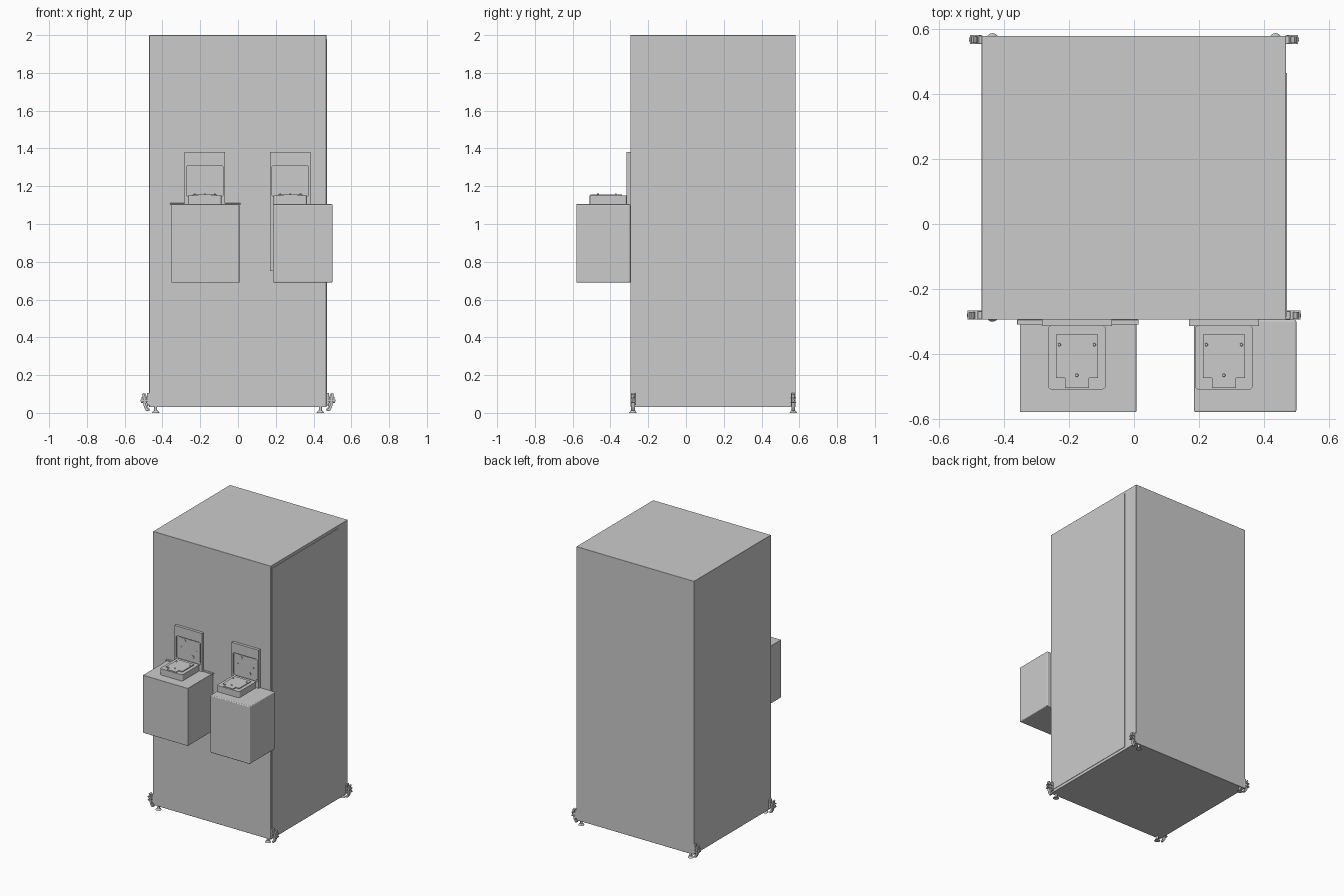
import bpy, bmesh, math
from mathutils import Matrix, Vector

if "Cube" in bpy.data.objects:
    bpy.data.objects.remove(bpy.data.objects["Cube"])


def finish(name, bm, bevel=0.0, segments=3):
    bmesh.ops.recalc_face_normals(bm, faces=bm.faces)
    me = bpy.data.meshes.new(name)
    bm.to_mesh(me)
    bm.free()
    ob = bpy.data.objects.new(name, me)
    bpy.context.collection.objects.link(ob)
    if bevel:
        m = ob.modifiers.new("edge", "BEVEL")
        m.width, m.segments = bevel, segments
        m.limit_method = "ANGLE"
    return ob


def box(name, x0, x1, y0, y1, z0, z1, bevel=0.0):
    bm = bmesh.new()
    bmesh.ops.create_cube(bm, size=1)
    for v in bm.verts:
        v.co = ((x0 + x1) / 2 + v.co.x * (x1 - x0),
                (y0 + y1) / 2 + v.co.y * (y1 - y0),
                (z0 + z1) / 2 + v.co.z * (z1 - z0))
    return finish(name, bm, bevel)


def cyl(name, loc, r1, r2, depth, axis="Z", sides=20):
    bm = bmesh.new()
    rot = {"Z": Matrix(), "X": Matrix.Rotation(math.pi / 2, 4, "Y"),
           "Y": Matrix.Rotation(math.pi / 2, 4, "X")}[axis]
    bmesh.ops.create_cone(bm, cap_ends=True, segments=sides, radius1=r1, radius2=r2,
                          depth=depth, matrix=Matrix.Translation(loc) @ rot)
    for f in bm.faces:
        f.smooth = len(f.verts) == 4
    for e in bm.edges:
        e.smooth = all(len(f.verts) == 4 for f in e.link_faces)
    return finish(name, bm)


def extrude(name, pts, vec, bevel=0.0):
    bm = bmesh.new()
    face = bm.faces.new([bm.verts.new(p) for p in pts])
    new = bmesh.ops.extrude_face_region(bm, geom=[face])["geom"]
    bmesh.ops.translate(bm, vec=Vector(vec),
                        verts=[g for g in new if isinstance(g, bmesh.types.BMVert)])
    return finish(name, bm, bevel)


def rounded(x0, x1, y0, y1, r, n=5):
    out = []
    for cx, cy, a in ((x1 - r, y1 - r, 0), (x0 + r, y1 - r, 90),
                      (x0 + r, y0 + r, 180), (x1 - r, y0 + r, 270)):
        for i in range(n + 1):
            t = math.radians(a + 90 * i / n)
            out.append((cx + r * math.cos(t), cy + r * math.sin(t)))
    return out


# Cabinet with a thin side door
box("cabinet", -0.47, 0.468, -0.295, 0.58, 0.03, 2.0, 0.002)
box("side_door", 0.467, 0.471, -0.285, 0.465, 0.05, 1.98)

# Two hanging bins
box("left_bin", -0.352, 0.007, -0.58, -0.295, 0.69, 1.105, 0.002)
box("left_bin_lip", -0.36, 0.014, -0.31, -0.295, 1.10, 1.11, 0.001)
box("right_bin", 0.185, 0.50, -0.58, -0.295, 0.69, 1.105, 0.006)


def station(side, cx):
    # Wall plate with a rounded pocket
    plate = box(side + "_wall_plate", cx - 0.108, cx + 0.108, -0.315, -0.295, 0.75, 1.38)
    pocket = [(x, -0.33, z) for x, z in rounded(cx - 0.097, cx + 0.097, 1.145, 1.31, 0.012)]
    cutter = extrude("pocket_cutter", pocket, (0, 0.028, 0))
    mod = plate.modifiers.new("pocket", "BOOLEAN")
    mod.operation, mod.solver, mod.object = "DIFFERENCE", "EXACT", cutter
    cutter.hide_render = True
    cutter.hide_set(True)
    # Insert and fixings inside the pocket
    ins = [(x, -0.301, z) for x, z in rounded(cx - 0.087, cx + 0.087, 1.155, 1.303, 0.006)]
    extrude(side + "_pocket_insert", ins, (0, -0.005, 0))
    for dx, z, r in ((-0.035, 1.285, 0.010), (0.032, 1.187, 0.010), (-0.062, 1.235, 0.004),
                     (0.062, 1.235, 0.004)):
        cyl(side + "_pocket_stud", (cx + dx, -0.308, z), r, r, 0.006, "Y")
    # Tray with rounded front corners
    tray = [(x, y, 1.103) for x, y in rounded(cx - 0.089, cx + 0.089, -0.51, -0.313, 0.012)]
    extrude(side + "_tray", tray, (0, 0, 0.047))
    # Stepped mounting plate and screws
    half = [(0.065, -0.34), (0.065, -0.475), (0.037, -0.475), (0.037, -0.506)]
    pts = [(cx + x, y, 1.149) for x, y in half] + [(cx - x, y, 1.149) for x, y in reversed(half)]
    extrude(side + "_mount_plate", pts, (0, 0, 0.007))
    for dx, y in ((-0.054, -0.372), (0.054, -0.372), (0, -0.466)):
        cyl(side + "_plate_screw", (cx + dx, y, 1.158), 0.005, 0.004, 0.006)


station("left", -0.176)
station("right", 0.277)

# Corner feet and lever clamps
for s in (-1, 1):
    for end, y, reach in (("front", -0.281, 0.515), ("rear", 0.568, 0.508)):
        cyl(end + "_foot_pad", (s * 0.436, y, 0.006), 0.02, 0.012, 0.012)
        cyl(end + "_foot_stem", (s * 0.436, y, 0.022), 0.008, 0.008, 0.024)
        o = reach - 0.515
        # Bracket plate on the cabinet side
        box(end + "_clamp_bracket", *sorted((s * 0.466, s * (0.482 + o / 2))),
            y - 0.013, y + 0.013, 0.04, 0.105, 0.002)
        # Curved lever seen from the front
        prof = [(0.502, 0.105), (0.508, 0.098), (0.500, 0.075), (0.502, 0.05), (0.497, 0.028),
                (0.486, 0.010), (0.476, 0.010), (0.474, 0.020), (0.484, 0.030),
                (0.488, 0.05), (0.488, 0.075), (0.494, 0.098)]
        extrude(end + "_clamp_lever", [(s * (x + o), y - 0.010, z) for x, z in prof],
                (0, 0.020, 0))
        # Flanges, bolt and nut
        for z in (0.055, 0.078):
            box(end + "_clamp_flange", *sorted((s * 0.47, s * (reach - 0.002))),
                y - 0.014, y + 0.014, z - 0.003, z + 0.003)
        cyl(end + "_clamp_bolt", (s * (reach - 0.022), y, 0.066), 0.006, 0.006, 0.044, "X", 16)
        cyl(end + "_clamp_nut", (s * (reach - 0.017), y, 0.084), 0.008, 0.008, 0.008, "Z", 6)
